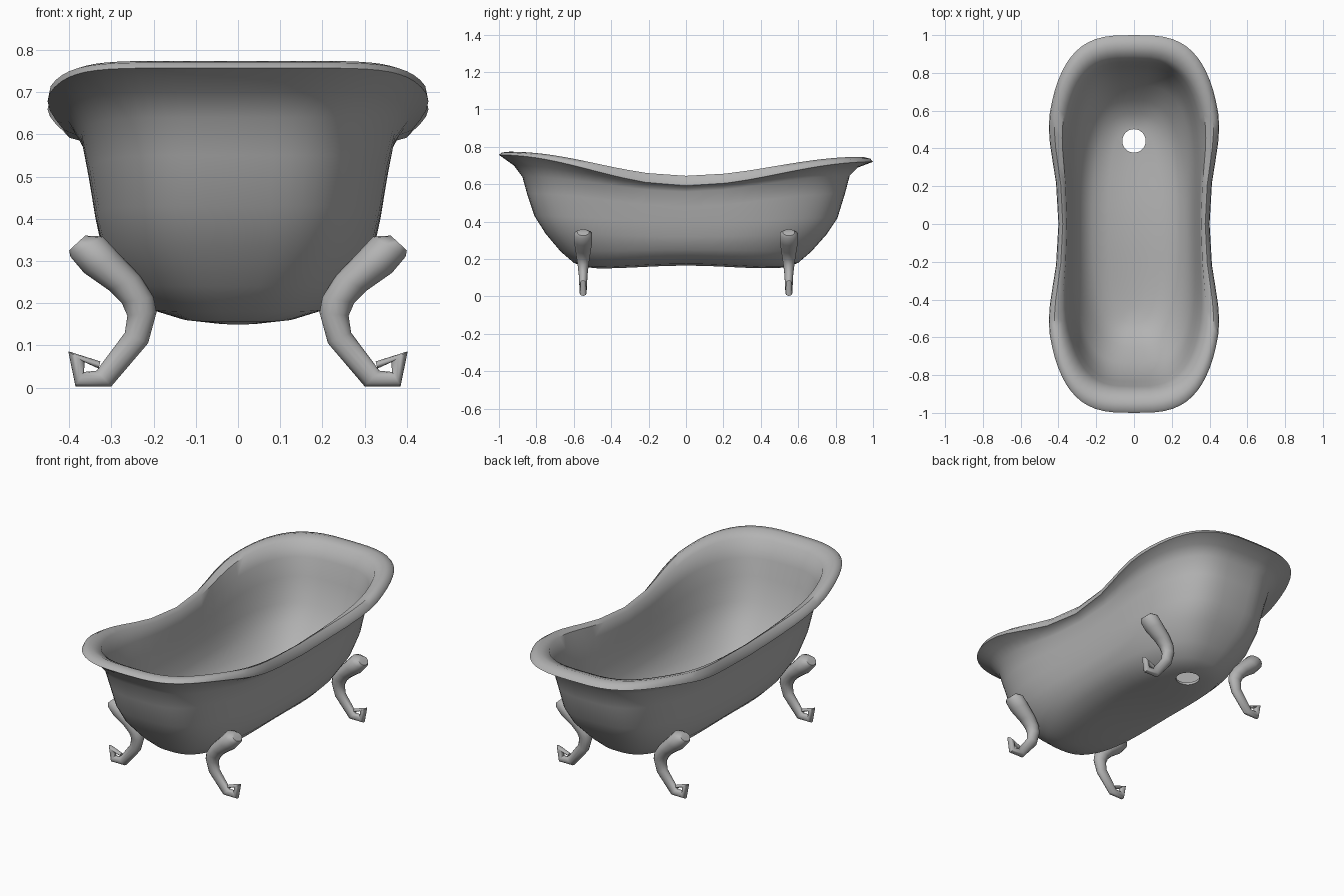
import bpy
import bmesh
from math import cos, sin, pi

SEGMENTS = 72
LEG_SEGMENTS = 14

default_cube = bpy.data.objects.get("Cube")
if default_cube:
    bpy.data.objects.remove(default_cube, do_unlink=True)

# Single enamel colour
enamel = bpy.data.materials.new("grey enamel")
enamel.use_nodes = True
colour = (0.45, 0.45, 0.45, 1)
enamel.diffuse_color = colour
enamel.node_tree.nodes["Principled BSDF"].inputs["Base Color"].default_value = colour


def signed_power(value, exponent):
    return (1 if value >= 0 else -1) * abs(value) ** exponent


def activate(obj):
    bpy.ops.object.select_all(action="DESELECT")
    obj.select_set(True)
    bpy.context.view_layer.objects.active = obj


def object_from_bmesh(name, bm):
    bmesh.ops.recalc_face_normals(bm, faces=bm.faces[:])
    mesh = bpy.data.meshes.new(name)
    bm.to_mesh(mesh)
    bm.free()
    mesh.materials.append(enamel)
    obj = bpy.data.objects.new(name, mesh)
    bpy.context.collection.objects.link(obj)
    return obj


def smooth(obj, angle):
    activate(obj)
    bpy.ops.object.shade_smooth_by_angle(angle=angle)


def loft(bm, rings):
    """Join closed rings of points with quads and return the vertex rings."""
    loops = [[bm.verts.new(point) for point in ring] for ring in rings]
    for lower, upper in zip(loops, loops[1:]):
        count = len(lower)
        for i in range(count):
            j = (i + 1) % count
            bm.faces.new((lower[i], lower[j], upper[j], upper[i]))
    return loops


def tub_ring(width, length, side_z, front_z, back_z, waist):
    """Rounded outline, pinched at the waist and swept up towards both ends."""
    power = 2 / 3.2 if length > 0.7 else 2 / 2.8
    points = []
    for i in range(SEGMENTS):
        angle = 2 * pi * i / SEGMENTS
        y = signed_power(sin(angle), power)
        t = min(1, abs(y) * length / 0.6)
        flare = (t * t * (3 - 2 * t)) ** 1.4
        x = signed_power(cos(angle), power) * (width + waist * flare)
        rise = (1 - cos(pi * y)) / 2
        end_z = front_z if y < 0 else back_z
        points.append((x, y * length, side_z + (end_z - side_z) * rise))
    return points


def cap_with_strips(bm, loop):
    """Close an outline with quads running from side to side."""
    half = SEGMENTS // 2
    quarter = half // 2
    for i in range(-quarter, quarter):
        a, b = loop[i], loop[i + 1]
        c, d = loop[half - i - 1], loop[(half - i) % SEGMENTS]
        corners = list(dict.fromkeys((a, b, c, d)))
        bm.faces.new(corners)


# Tub shell: width, length, side, front and back heights, waist
outer_wall = [
    (0.06, 0.47, 0.165, 0.150, 0.150, 0),
    (0.15, 0.54, 0.175, 0.157, 0.157, 0),
    (0.235, 0.60, 0.20, 0.18, 0.18, 0),
    (0.29, 0.67, 0.25, 0.24, 0.24, 0),
    (0.32, 0.75, 0.32, 0.335, 0.33, 0.01),
    (0.337, 0.81, 0.40, 0.43, 0.42, 0.015),
    (0.35, 0.85, 0.48, 0.55, 0.55, 0.02),
    (0.362, 0.875, 0.56, 0.64, 0.645, 0.03),
]
rolled_rim = [
    (0.375, 0.92, 0.585, 0.70, 0.69, 0.055),
    (0.40, 1.0, 0.592, 0.757, 0.72, 0.075),
    (0.397, 0.985, 0.62, 0.77, 0.737, 0.075),
    (0.377, 0.945, 0.645, 0.774, 0.747, 0.07),
    (0.355, 0.89, 0.63, 0.745, 0.73, 0.05),
]
inner_wall = [
    (w - 0.014, l - 0.016, s + 0.013, f + 0.013, b + 0.013, waist)
    for w, l, s, f, b, waist in reversed(outer_wall)
]

bm = bmesh.new()
loops = loft(bm, [tub_ring(*ring) for ring in outer_wall + rolled_rim + inner_wall])
cap_with_strips(bm, loops[0])
cap_with_strips(bm, loops[-1])
tub = object_from_bmesh("tub", bm)

# Drain hole
bpy.ops.mesh.primitive_cylinder_add(vertices=32, radius=0.062, depth=0.3, location=(0, 0.44, 0.17))
cutter = bpy.context.object
cutter.name = "drain_cutter"
cutter.hide_render = True
cutter.data.materials.append(enamel)
drain = tub.modifiers.new("drain", "BOOLEAN")
drain.operation = "DIFFERENCE"
drain.solver = "EXACT"
drain.object = cutter
activate(tub)
bpy.ops.object.modifier_apply(modifier=drain.name)
bpy.data.objects.remove(cutter, do_unlink=True)
smooth(tub, 0.9)

# Clawed leg: outer x and z, inner x and z, half thickness
leg_sections = [
    (0.400, 0.325, 0.362, 0.360, 0.032),
    (0.397, 0.310, 0.320, 0.358, 0.05),
    (0.365, 0.272, 0.280, 0.315, 0.05),
    (0.305, 0.230, 0.232, 0.265, 0.042),
    (0.275, 0.200, 0.200, 0.215, 0.036),
    (0.262, 0.170, 0.193, 0.178, 0.031),
    (0.268, 0.130, 0.213, 0.105, 0.024),
    (0.335, 0.040, 0.300, 0.003, 0.019),
    (0.365, 0.037, 0.385, 0.003, 0.019),
    (0.363, 0.060, 0.402, 0.086, 0.016),
    (0.330, 0.045, 0.326, 0.062, 0.010),
]


def leg_ring(section, side, centre_y):
    x1, z1, x2, z2, thickness = section
    points = []
    for i in range(LEG_SEGMENTS):
        angle = 2 * pi * i / LEG_SEGMENTS
        t = (1 - cos(angle)) / 2
        x = x1 + (x2 - x1) * t
        z = z1 + (z2 - z1) * t
        points.append((side * x, centre_y + thickness * sin(angle), z))
    return points


for end, centre_y in (("front", -0.55), ("back", 0.55)):
    for name, side in (("left", 1), ("right", -1)):
        bm = bmesh.new()
        loops = loft(bm, [leg_ring(s, side, centre_y) for s in leg_sections])
        bm.faces.new(loops[0])
        bm.faces.new(loops[-1])
        leg = object_from_bmesh(f"{end}_{name}_leg", bm)
        smooth(leg, 0.8)
